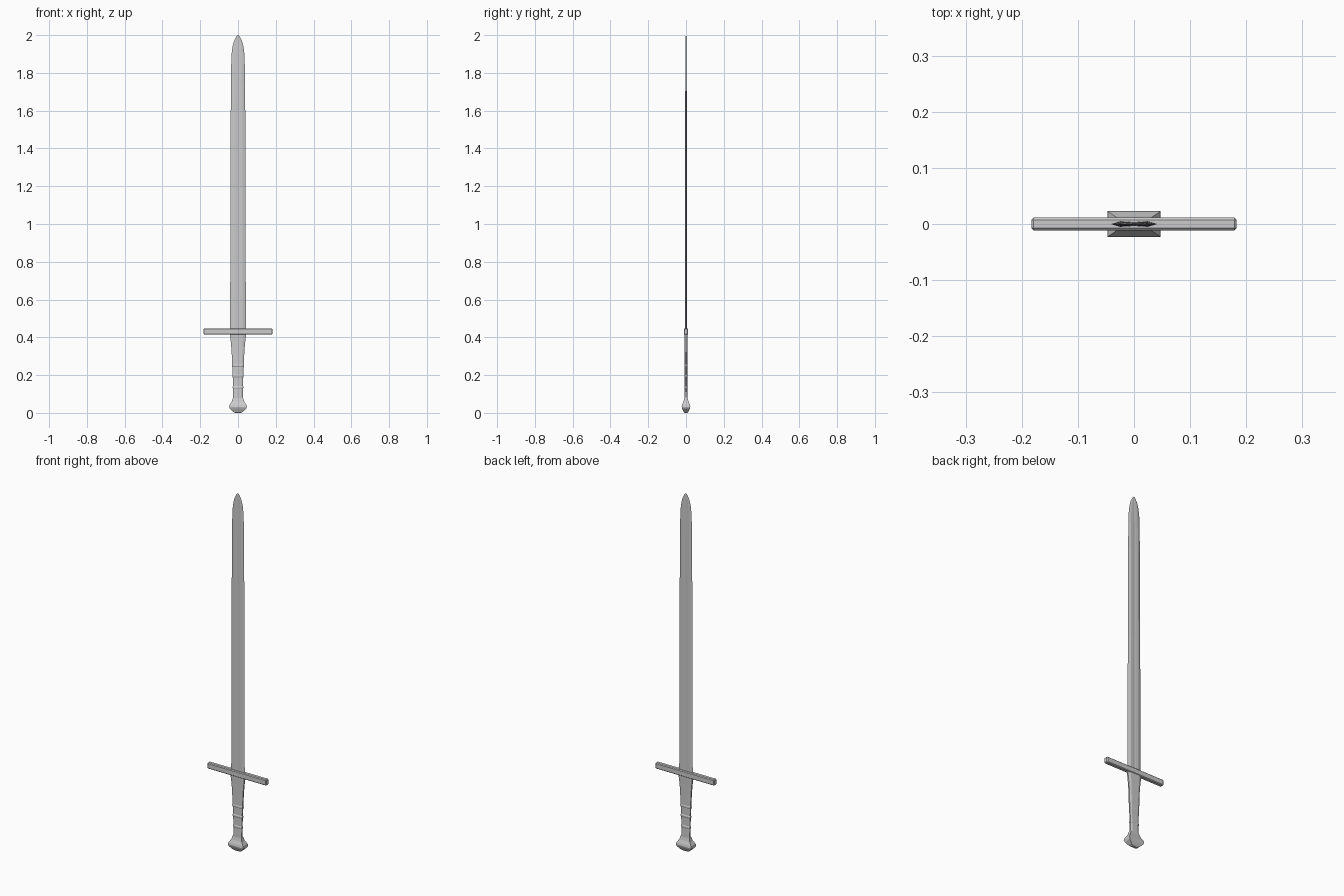
import bpy, bmesh
from mathutils import Vector


def loft(name, profile, stations, smooth=False):
    """Skin a unit cross-section through (z, half_width, half_depth) stations."""
    bm = bmesh.new()
    rings = [[bm.verts.new((x * w, y * d, z)) for x, y in profile]
             for z, w, d in stations]
    n = len(profile)
    for a, b in zip(rings, rings[1:]):
        for i in range(n):
            j = (i + 1) % n
            bm.faces.new((a[i], a[j], b[j], b[i]))
    bm.faces.new(rings[0][::-1])
    bm.faces.new(rings[-1])
    bmesh.ops.recalc_face_normals(bm, faces=bm.faces)
    mesh = bpy.data.meshes.new(name)
    bm.to_mesh(mesh)
    bm.free()
    obj = bpy.data.objects.new(name, mesh)
    bpy.context.collection.objects.link(obj)
    return obj


# Blade: sharp edges with a shallow central fuller, rounded tip
blade_profile = [(1, 0), (0.6, 1), (0.25, 0.9), (0, 0.65), (-0.25, 0.9), (-0.6, 1),
                 (-1, 0), (-0.6, -1), (-0.25, -0.9), (0, -0.65), (0.25, -0.9), (0.6, -1)]
loft("blade", blade_profile, [
    (0.43, 0.042, 0.005), (0.70, 0.041, 0.005), (1.20, 0.040, 0.0045),
    (1.70, 0.038, 0.004), (1.84, 0.036, 0.003), (1.90, 0.034, 0.0027),
    (1.94, 0.029, 0.0024), (1.97, 0.021, 0.002), (1.99, 0.011, 0.0016),
    (2.00, 0.002, 0.001)])

# Crossguard: straight bar with chamfered edges
bpy.ops.mesh.primitive_cube_add(size=1, location=(0, 0, 0.431))
guard = bpy.context.object
guard.name = "crossguard"
guard.scale = (0.366, 0.023, 0.033)
bpy.ops.object.transform_apply(location=False, rotation=False, scale=True)
bevel = guard.modifiers.new("chamfer", 'BEVEL')
bevel.width = 0.004
bevel.segments = 1

# Grip: flattened tapering handle with chamfered corners
grip_profile = [(1, -0.5), (1, 0.5), (0.65, 1), (-0.65, 1),
                (-1, 0.5), (-1, -0.5), (-0.65, -1), (0.65, -1)]
loft("grip", grip_profile, [
    (0.075, 0.026, 0.009), (0.14, 0.026, 0.007), (0.20, 0.028, 0.007),
    (0.26, 0.031, 0.0075), (0.33, 0.034, 0.008), (0.375, 0.038, 0.0085),
    (0.405, 0.042, 0.009), (0.42, 0.042, 0.009)])

# Raised bands around the grip
for i, (z, w) in enumerate([(0.135, 0.028), (0.195, 0.030), (0.25, 0.0325)]):
    loft(f"grip_band_{i + 1}", grip_profile, [
        (z - 0.008, w - 0.003, 0.007), (z - 0.003, w, 0.0092),
        (z + 0.003, w, 0.0092), (z + 0.008, w - 0.002, 0.007)])

# Pommel: faceted rectangular flare with a blunt base
square = [(1, -1), (1, 1), (-1, 1), (-1, -1)]
loft("pommel", square, [
    (0.0, 0.014, 0.006), (0.006, 0.026, 0.012), (0.022, 0.043, 0.020),
    (0.032, 0.047, 0.023), (0.042, 0.045, 0.021), (0.060, 0.033, 0.013),
    (0.082, 0.026, 0.008)])
